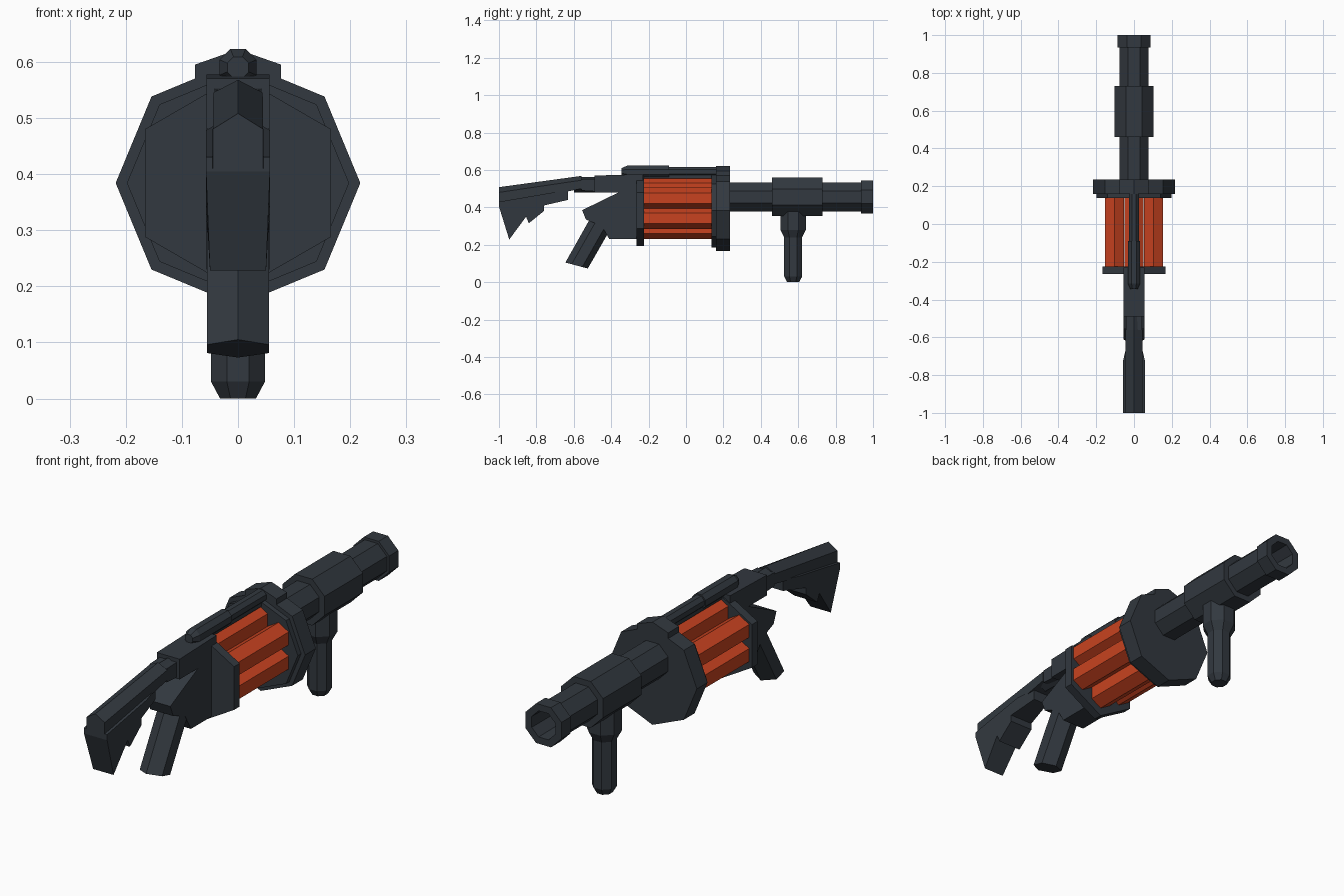
import bpy, bmesh, math
from mathutils import Vector

if "Cube" in bpy.data.objects:
    bpy.data.objects.remove(bpy.data.objects["Cube"])


def material(name, color):
    m = bpy.data.materials.new(name)
    m.diffuse_color = (*color, 1)
    m.use_nodes = True
    m.node_tree.nodes["Principled BSDF"].inputs["Base Color"].default_value = m.diffuse_color
    return m


DARK = material("dark_metal", (0.032, 0.04, 0.05))
ORANGE = material("orange_shell", (0.58, 0.055, 0.014))


def loft(name, rings, mat=DARK, closed=False):
    """Skin a row of equal-length point rings; cap the ends unless closed."""
    bm = bmesh.new()
    rows = [[bm.verts.new(p) for p in ring] for ring in rings]
    n = len(rows[0])
    pairs = list(zip(rows, rows[1:])) + ([(rows[-1], rows[0])] if closed else [])
    for a, b in pairs:
        for i in range(n):
            j = (i + 1) % n
            bm.faces.new((a[i], a[j], b[j], b[i]))
    if not closed:
        bm.faces.new(rows[0])
        bm.faces.new(rows[-1])
    bmesh.ops.recalc_face_normals(bm, faces=bm.faces)
    me = bpy.data.meshes.new(name)
    bm.to_mesh(me)
    bm.free()
    me.materials.append(mat)
    ob = bpy.data.objects.new(name, me)
    bpy.context.collection.objects.link(ob)
    return ob


def lathe(name, sides, profile, x=0, y=0, z=0, axis="Y", flat=True, mat=DARK):
    """Polygonal turned part; profile holds (radius, position on axis).
    With flat=True the radius is measured to flats facing +-x."""
    rings = []
    for r, t in profile:
        if flat:
            r /= math.cos(math.pi / sides)
        ring = []
        for i in range(sides):
            a = 2 * math.pi * (i + (0.5 if flat else 0)) / sides
            u, v = r * math.cos(a), r * math.sin(a)
            ring.append((x + u, t, z + v) if axis == "Y" else (x + u, y + v, t))
        rings.append(ring)
    return loft(name, rings, mat)


def prism(name, profile, half_width):
    """Side (y, z) outline extruded across x; half_width may depend on y, z."""
    w = half_width if callable(half_width) else (lambda y, z: half_width)
    return loft(name, [[(s * w(y, z), y, z) for y, z in profile] for s in (-1, 1)])


# barrel assembly: tube, handguard sleeve, muzzle ring and bore
lathe("barrel", 8, [(.077, .2), (.077, .46), (.103, .46), (.103, .73), (.077, .73),
                    (.077, .935), (.088, .935), (.088, 1.0), (.058, 1.0), (.055, .8)], z=.456)

# vertical foregrip
lathe("foregrip", 8, [(.032, 0), (.048, .03), (.048, .24), (.068, .28), (.068, .39)],
      y=.573, axis="Z")

# front plate with a stepped back and top lug
lathe("front_plate", 8, [(.198, .137), (.198, .16), (.218, .16), (.218, .235)],
      z=.384, flat=False)
lug = [(-.077, .53), (.077, .53), (.077, .595), (0, .622), (-.077, .595)]
loft("front_plate_lug", [[(x, y, z) for x, z in lug] for y in (.16, .235)])

# rear plate
lathe("rear_plate", 6, [(.166, -.265), (.166, -.225)], z=.384)

# six shells in the drum
for k in range(6):
    a = math.radians(30 + 60 * k)
    lathe(f"shell_{k + 1}", 6, [(.05, -.23), (.05, .145)],
          x=.119 * math.cos(a), z=.395 + .107 * math.sin(a), mat=ORANGE)

# top tube and the strip carrying it
lathe("top_tube", 8, [(.019, -.345), (.033, -.315), (.033, -.09), (.027, -.09), (.027, .17)],
      z=.59)
prism("top_strip", [(-.3, .555), (.16, .555), (.16, .585), (-.3, .585)], .02)

# receiver with the rear wedge over the grip
prism("receiver", [(-.49, .57), (-.23, .577), (-.23, .23), (-.41, .23), (-.45, .30),
                   (-.535, .335), (-.555, .385), (-.36, .48), (-.49, .48)], .056)

# pistol grip, six-sided
def grip_ring(back, front):
    (y0, z0), (y1, z1) = back, front
    p, q = Vector((0, y0, z0)), Vector((0, y1, z1))
    ring = []
    for t, s in ((0, 0), (.28, 1), (.75, 1), (1, 0), (.75, -1), (.28, -1)):
        v = p.lerp(q, t)
        v.x = s * .055
        ring.append(v)
    return ring


loft("pistol_grip", [grip_ring((-.645, .105), (-.525, .073)),
                     grip_ring((-.49, .38), (-.395, .30))])

# neck joining receiver and stock
lathe("stock_neck", 6, [(.036, -.60), (.036, -.53), (.036, -.48)], z=.52)
prism("neck_collar", [(-.56, .49), (-.48, .485), (-.48, .553), (-.56, .55)], .042)


# stock beam with a roof-shaped top
def beam_ring(y, top, shoulder, bottom, w):
    return [(0, y, top), (w, y, shoulder), (w, y, bottom), (-w, y, bottom), (-w, y, shoulder)]


loft("stock_beam", [beam_ring(-1.0, .508, .48, .41, .045),
                    beam_ring(-.56, .568, .545, .50, .044)])

# stock web and butt
prism("stock_web", [(-1, .43), (-.72, .478), (-.63, .49), (-.63, .44), (-.76, .41),
                    (-.76, .38), (-.84, .315), (-.855, .35), (-.945, .228), (-1, .405)],
      lambda y, z: .036 if y > -.7 else (.05 if z < .3 else .057))
